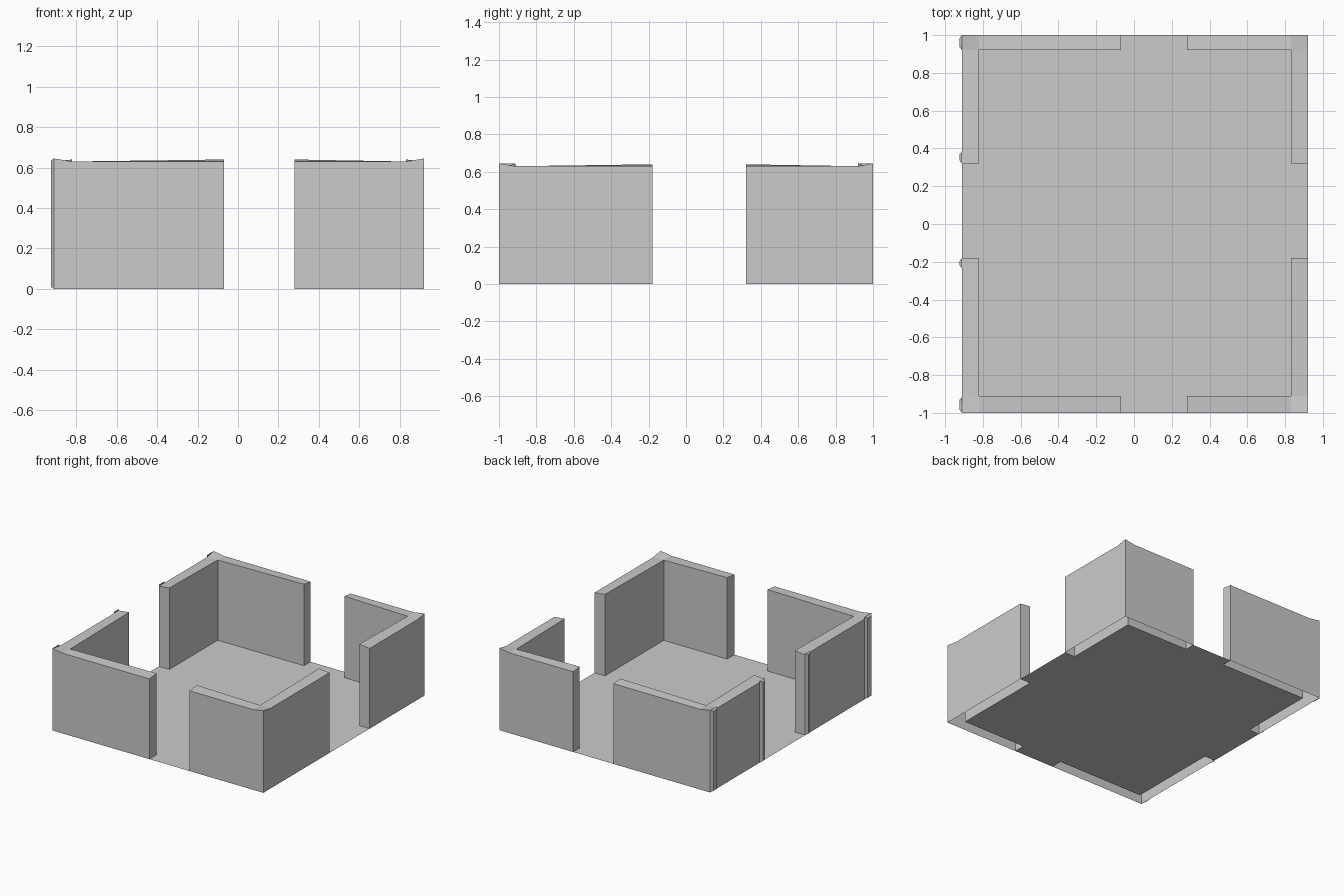
import bpy, bmesh

if "Cube" in bpy.data.objects:
    bpy.data.objects.remove(bpy.data.objects["Cube"])

XS = [-0.91, -0.82, -0.07, 0.28, 0.83, 0.92]   # outer, inner, doorway, doorway, inner, outer
YS = [-1.0, -0.91, -0.18, 0.32, 0.92, 1.0]
OUT, LOW, MID = 0.645, 0.63, 0.64              # corner peak, outer rim, inner rim


def finish(bm, name, recalc=True):
    if recalc:
        bmesh.ops.recalc_face_normals(bm, faces=bm.faces)
    mesh = bpy.data.meshes.new(name)
    bm.to_mesh(mesh)
    bm.free()
    obj = bpy.data.objects.new(name, mesh)
    bpy.context.collection.objects.link(obj)
    return obj


# Floor: inner room plus the four doorway thresholds
bm = bmesh.new()
grid = [[bm.verts.new((x, y, 0)) for y in YS] for x in XS]
for i in range(5):
    for j in range(5):
        if (1 <= i <= 3 and 1 <= j <= 3) or i == 2 or j == 2:
            bm.faces.new((grid[i][j], grid[i + 1][j], grid[i + 1][j + 1], grid[i][j + 1]))
bmesh.ops.delete(bm, geom=[v for v in bm.verts if not v.link_faces], context='VERTS')
finish(bm, "floor", recalc=False)


# L-shaped wall corner with a raised outer corner and an open underside
def corner_wall(name, xs, ys):
    ox, ix, dx = xs
    oy, iy, dy = ys
    loop = [(ox, oy, OUT), (ix, oy, LOW), (dx, oy, LOW), (dx, iy, MID),
            (ix, iy, LOW), (ix, dy, MID), (ox, dy, LOW), (ox, iy, LOW)]
    bm = bmesh.new()
    low = [bm.verts.new((x, y, 0)) for x, y, z in loop]
    top = [bm.verts.new(p) for p in loop]
    for i in range(8):
        k = (i + 1) % 8
        bm.faces.new((low[i], low[k], top[k], top[i]))
    for quad in ((0, 1, 4, 7), (1, 2, 3, 4), (7, 4, 5, 6)):
        bm.faces.new([top[i] for i in quad])
    bmesh.ops.recalc_face_normals(bm, faces=bm.faces)
    # make sure the top faces point up
    if sum(f.normal.z for f in bm.faces) < 0:
        bmesh.ops.reverse_faces(bm, faces=bm.faces)
    finish(bm, name, recalc=False)


for xn, xs in (("left", XS[:3]), ("right", XS[:2:-1])):
    for yn, ys in (("front", YS[:3]), ("back", YS[:2:-1])):
        corner_wall(f"{yn}_{xn}_wall", xs, ys)


# Chamfered vertical trim strips on the left side
def trim(name, y0, y1, top):
    bm = bmesh.new()
    c, xw, xo = 0.018, XS[0], -0.925
    back = [bm.verts.new((xw, y, z)) for y, z in ((y0, 0), (y1, 0), (y1, top), (y0, top))]
    face = [bm.verts.new((xo, y, z)) for y, z in
            ((y0 + c, 0.01), (y1 - c, 0.01), (y1 - c, top - 0.01), (y0 + c, top - 0.01))]
    bm.faces.new(face)
    for i in range(4):
        k = (i + 1) % 4
        bm.faces.new((back[i], back[k], face[k], face[i]))
    bm.faces.new(back)
    finish(bm, name)


trim("front_corner_trim", -1.0, -0.915, OUT)
trim("front_door_trim", -0.235, -0.18, MID)
trim("back_door_trim", 0.32, 0.385, MID)
trim("back_corner_trim", 0.92, 1.0, OUT)
